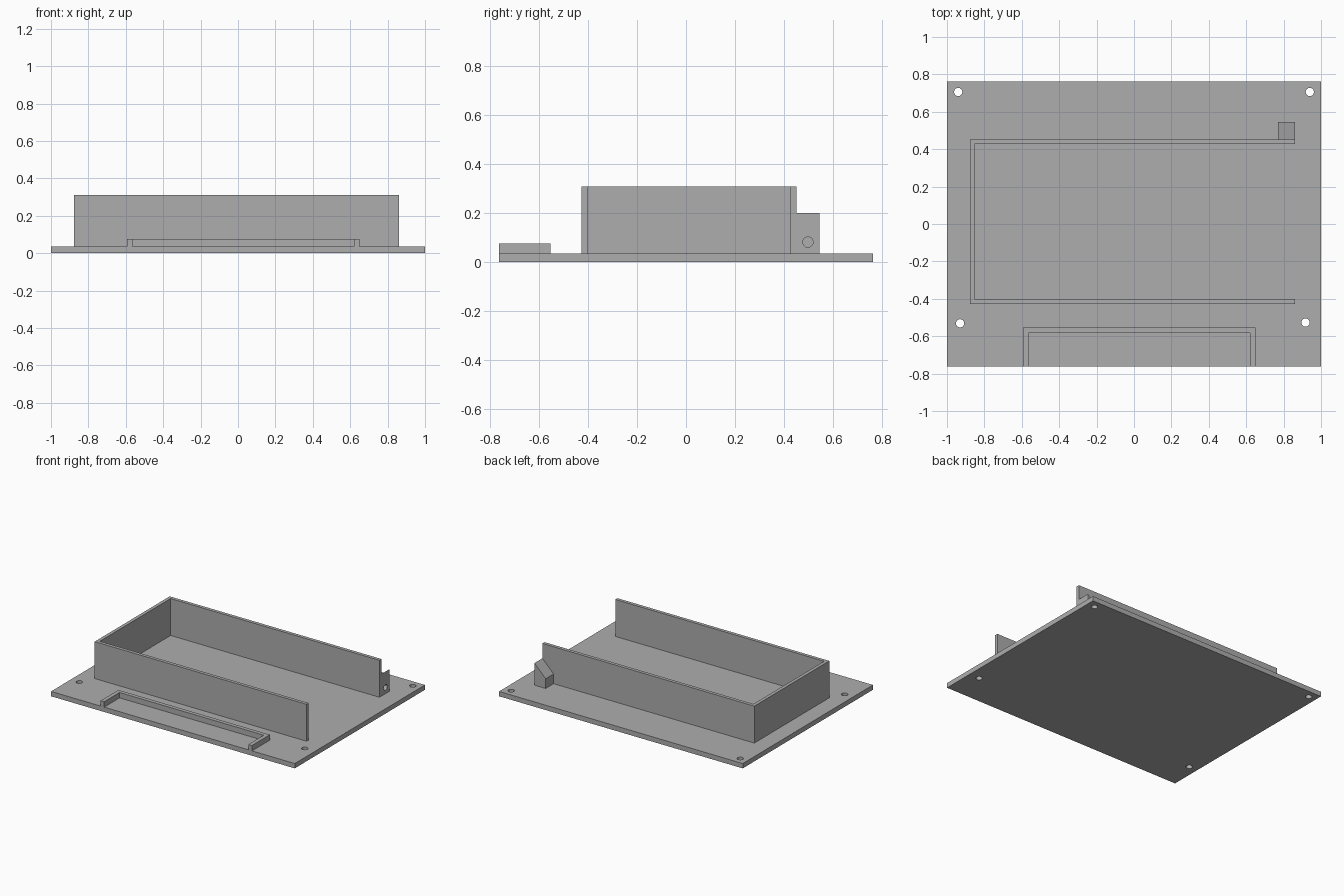
import bpy
import bmesh
import math
from mathutils import Matrix, Vector

cube = bpy.data.objects.get("Cube")
if cube:
    bpy.data.objects.remove(cube, do_unlink=True)

grey = bpy.data.materials.new("matte grey")
grey.use_nodes = True
GREY = (0.42, 0.42, 0.42, 1)
grey.diffuse_color = GREY
grey.node_tree.nodes["Principled BSDF"].inputs["Base Color"].default_value = GREY


def prism(name, outline, direction):
    """Extrude a planar outline of 3D points along a direction."""
    bm = bmesh.new()
    face = bm.faces.new([bm.verts.new(p) for p in outline])
    grown = bmesh.ops.extrude_face_region(bm, geom=[face])["geom"]
    verts = [g for g in grown if isinstance(g, bmesh.types.BMVert)]
    bmesh.ops.translate(bm, vec=Vector(direction), verts=verts)
    bmesh.ops.recalc_face_normals(bm, faces=bm.faces)
    return finish(name, bm)


def finish(name, bm):
    mesh = bpy.data.meshes.new(name)
    bm.to_mesh(mesh)
    bm.free()
    mesh.materials.append(grey)
    obj = bpy.data.objects.new(name, mesh)
    bpy.context.collection.objects.link(obj)
    return obj


def drill(target, centre, radius, depth, axis="Z"):
    """Cut a round hole centred on a point, then discard the cutter."""
    turn = Matrix.Rotation(math.pi / 2, 4, "Y") if axis == "X" else Matrix()
    bm = bmesh.new()
    bmesh.ops.create_cone(bm, cap_ends=True, segments=32, radius1=radius,
                          radius2=radius, depth=depth,
                          matrix=Matrix.Translation(centre) @ turn)
    cutter = finish("hole_cutter", bm)
    cutter.hide_render = True
    mod = target.modifiers.new("hole", "BOOLEAN")
    mod.operation = "DIFFERENCE"
    mod.solver = "EXACT"
    mod.object = cutter
    bpy.context.view_layer.objects.active = target
    bpy.ops.object.modifier_apply(modifier=mod.name)
    bpy.data.objects.remove(cutter, do_unlink=True)


DEPTH = 0.763   # half depth of the plate
BASE = 0.036    # plate thickness
TOP = 0.31      # wall height

# Base plate with four screw holes
plate = prism("base_plate", [(-1, -DEPTH, 0), (1, -DEPTH, 0),
                             (1, DEPTH, 0), (-1, DEPTH, 0)], (0, 0, BASE))
for x, y in [(-0.94, 0.706), (0.94, 0.706), (-0.93, -0.531), (0.917, -0.527)]:
    drill(plate, (x, y, BASE / 2), 0.022, 0.2)

# Three-sided tray wall, open on the +x side
left, right, front, back, wall = -0.877, 0.862, -0.427, 0.452, 0.025
tray = [(right, front), (right, front + wall), (left + wall, front + wall),
        (left + wall, back - wall), (right, back - wall), (right, back),
        (left, back), (left, front)]
prism("tray_wall", [(x, y, BASE) for x, y in tray], (0, 0, TOP - BASE))

# Low bracket on the front edge
x0, x1, y1, rim = -0.593, 0.649, -0.554, 0.029
bracket = [(x0, -DEPTH), (x0 + rim, -DEPTH), (x0 + rim, y1 - rim),
           (x1 - rim, y1 - rim), (x1 - rim, -DEPTH), (x1, -DEPTH),
           (x1, y1), (x0, y1)]
prism("front_bracket", [(x, y, BASE) for x, y in bracket], (0, 0, 0.04))

# Lug behind the wall, with a sloped top and a blind hole in its side
lug_x = 0.77
lug = prism("side_lug", [(lug_x, back, BASE), (right, back, BASE),
                         (right, back, 0.2), (lug_x, back, 0.108)],
            (0, 0.093, 0))
drill(lug, (right, 0.498, 0.082), 0.021, 0.14, "X")
